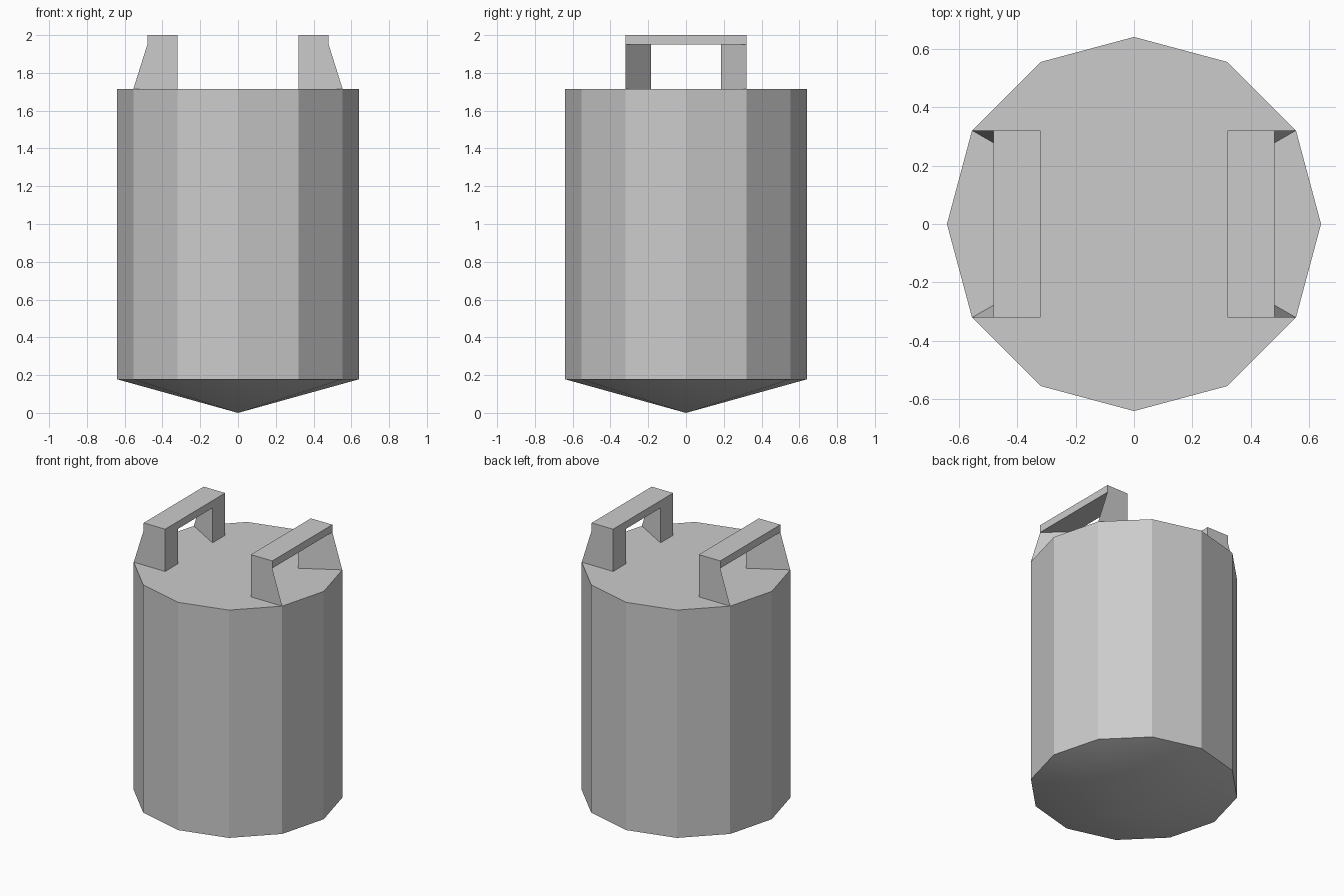
import bpy, bmesh
from math import cos, sin, pi, radians

if "Cube" in bpy.data.objects:
    bpy.data.objects.remove(bpy.data.objects["Cube"])

R, RIM_Z, TOP_Z, BAR_Z, END_Z = 0.64, 0.178, 1.715, 1.95, 2.0
HX, HY = 0.554, 0.32  # rim corner that the handle legs grow from


def make(name, bm, mirror=None):
    bmesh.ops.recalc_face_normals(bm, faces=bm.faces)
    mesh = bpy.data.meshes.new(name)
    bm.to_mesh(mesh)
    bm.free()
    ob = bpy.data.objects.new(name, mesh)
    bpy.context.collection.objects.link(ob)
    if mirror:
        mod = ob.modifiers.new("Mirror", 'MIRROR')
        mod.use_axis = mirror
        mod.use_mirror_merge = False
    return ob


def loft(bm, low, high, cap_low=True):
    """Join two matching rings of points with sides and caps."""
    a = [bm.verts.new(p) for p in low]
    b = [bm.verts.new(p) for p in high]
    n = len(a)
    for i in range(n):
        j = (i + 1) % n
        bm.faces.new((a[i], a[j], b[j], b[i]))
    bm.faces.new(b)
    if cap_low:
        bm.faces.new(a[::-1])
    return a


def ring(points, z):
    return [(x, y, z) for x, y in points]


# Twelve-sided body with a shallow pointed base
circle = [(R * cos(i * pi / 6), R * sin(i * pi / 6)) for i in range(12)]
bm = bmesh.new()
rim = loft(bm, ring(circle, RIM_Z), ring(circle, TOP_Z), cap_low=False)
tip = bm.verts.new((0, 0, 0))
for i in range(12):
    bm.faces.new((rim[(i + 1) % 12], rim[i], tip))
body = make("body", bm)
bpy.context.view_layer.objects.active = body
body.select_set(True)
bpy.ops.object.shade_smooth_by_angle(angle=radians(20))

# Four wedge-shaped handle legs, tapering inward on the outside
bm = bmesh.new()
inner = (HY, 0.185)
loft(bm, ring([(HY, HY), inner, (HX, HY)], TOP_Z),
     ring([(HY, HY), inner, (0.48, HY)], BAR_Z))
make("handle_legs", bm, (True, True, False))

# Two flat grip bars
bm = bmesh.new()
rect = [(HY, -HY), (0.48, -HY), (0.48, HY), (HY, HY)]
loft(bm, ring(rect, BAR_Z), ring(rect, END_Z))
make("handle_bars", bm, (True, False, False))
